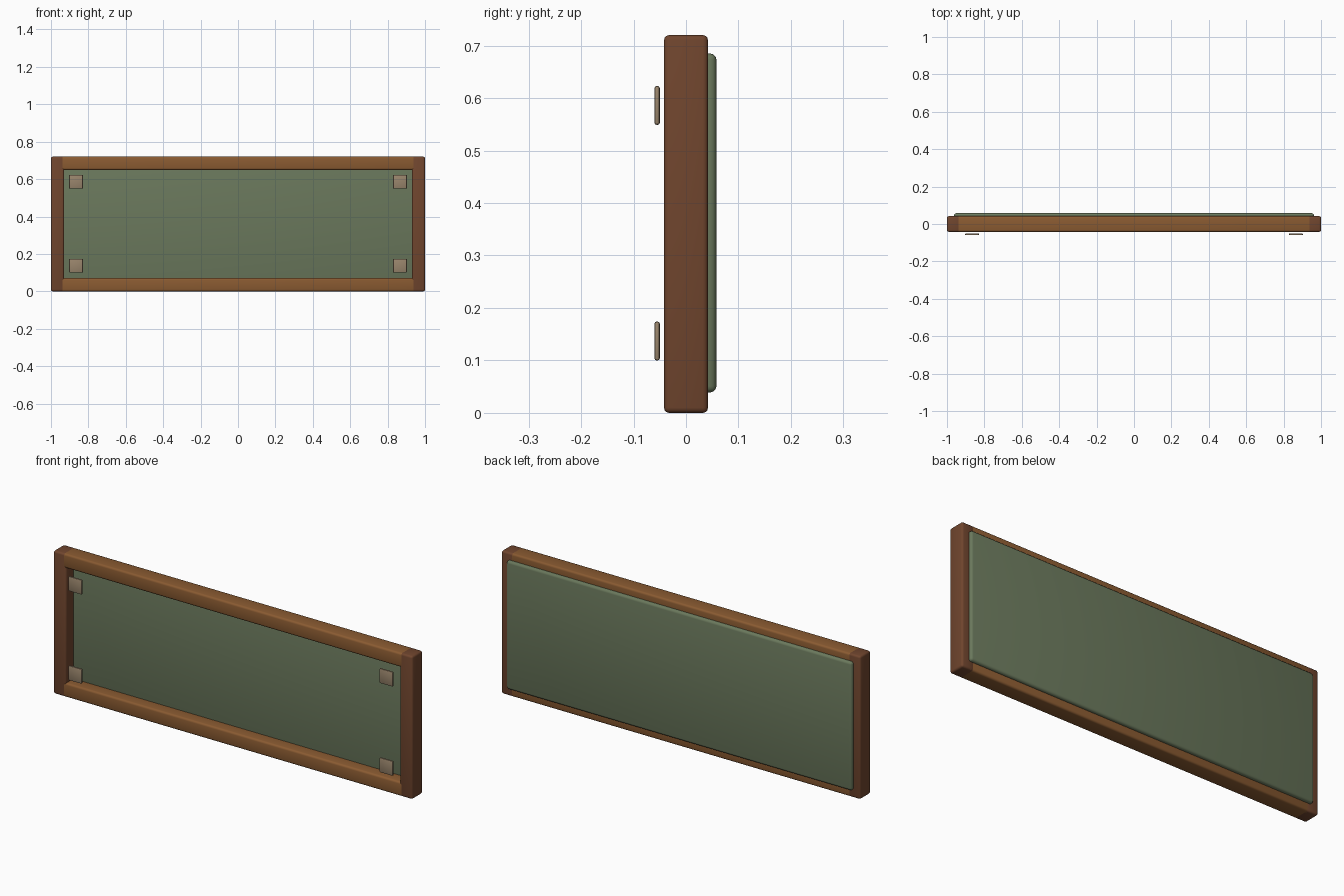
import bpy
import math

if "Cube" in bpy.data.objects:
    bpy.data.objects.remove(bpy.data.objects["Cube"])


def material(name, color):
    m = bpy.data.materials.new(name)
    m.diffuse_color = (*color, 1.0)
    m.use_nodes = True
    m.node_tree.nodes["Principled BSDF"].inputs["Base Color"].default_value = m.diffuse_color
    return m


dark_wood = material("dark wood", (0.162, 0.060, 0.027))
light_wood = material("light wood", (0.255, 0.104, 0.031))
green = material("sage green", (0.144, 0.188, 0.107))
tan = material("tan", (0.32, 0.235, 0.150))


def box(name, lo, hi, mat, bevel, segments=3):
    """Rounded box spanning the corners lo and hi."""
    center = [(a + b) / 2 for a, b in zip(lo, hi)]
    bpy.ops.mesh.primitive_cube_add(size=1, location=center)
    ob = bpy.context.object
    ob.name = name
    ob.scale = [b - a for a, b in zip(lo, hi)]
    bpy.ops.object.transform_apply(location=False, rotation=False, scale=True)
    ob.data.materials.append(mat)
    mod = ob.modifiers.new("rounded edges", 'BEVEL')
    mod.width = bevel
    mod.segments = segments
    bpy.ops.object.modifier_apply(modifier=mod.name)
    bpy.ops.object.shade_smooth_by_angle(angle=math.radians(35))
    return ob


HEIGHT, DEPTH, BAR = 0.72, 0.042, 0.071

# Upright stiles at both ends
for side, x in (("left", -1.0), ("right", 1.0 - BAR)):
    box(side + "_stile", (x, -DEPTH, 0), (x + BAR, DEPTH, HEIGHT), dark_wood, 0.01)

# Long rails, with their ends let into the stiles
for side, z in (("bottom", 0.0), ("top", HEIGHT - BAR)):
    box(side + "_rail", (-0.96, -DEPTH, z), (0.96, DEPTH, z + BAR), light_wood, 0.01)

# Panel set in the frame and standing proud at the back
box("panel", (-0.962, 0.018, 0.039), (0.962, 0.058, 0.685), green, 0.012)

# Four small square pads in front of the panel corners
for side, x in (("left", -0.866), ("right", 0.866)):
    for level, z in (("lower", 0.137), ("upper", 0.586)):
        box(f"{level}_{side}_pad", (x - 0.037, -0.060, z - 0.037),
            (x + 0.037, -0.050, z + 0.037), tan, 0.004, 2)
